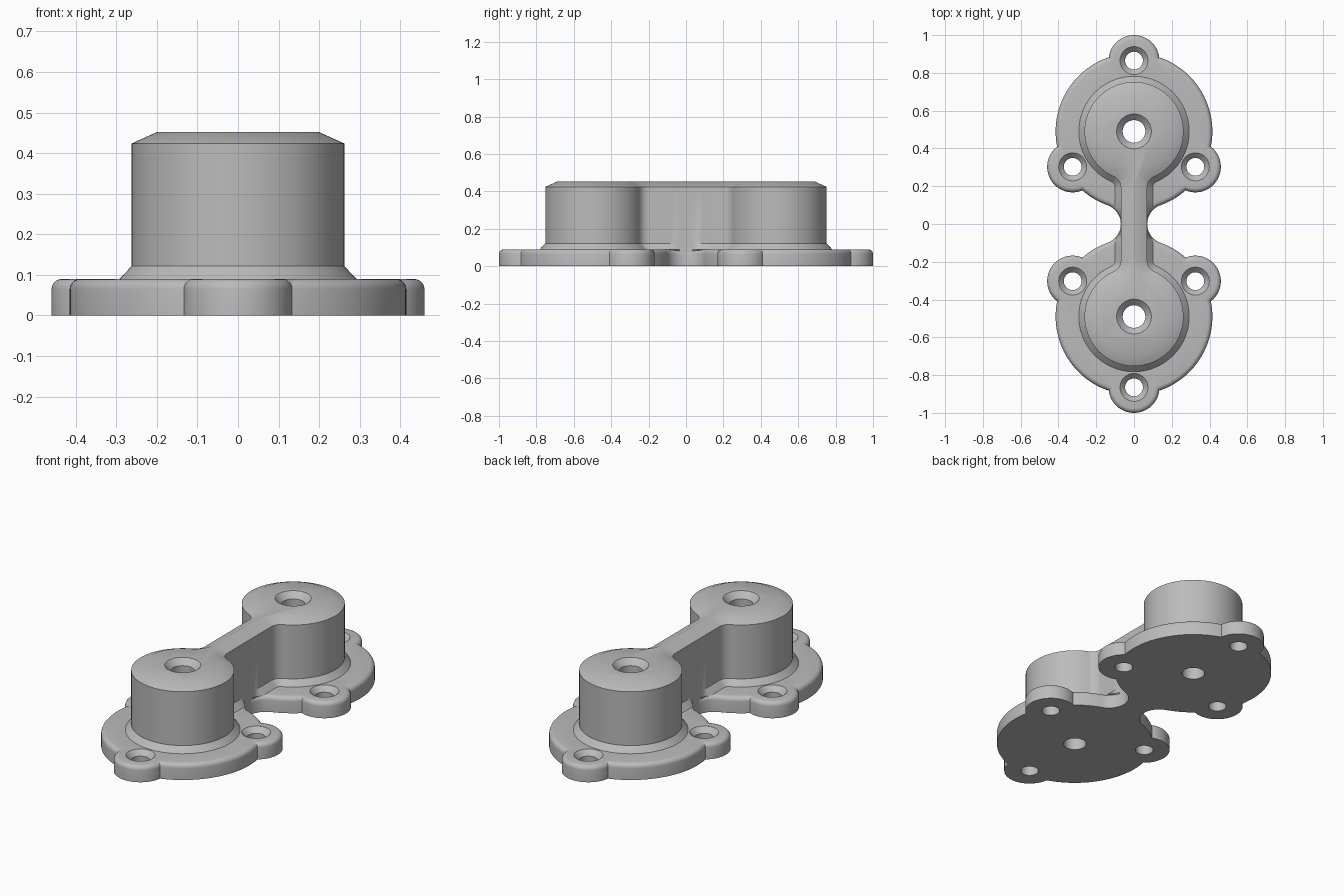
import bpy
import bmesh
from math import sin, cos, pi, sqrt, atan2, radians

cube = bpy.data.objects.get("Cube")
if cube:
    bpy.data.objects.remove(cube)

grey = bpy.data.materials.new("plain grey")
grey.use_nodes = True
COLOUR = (0.5, 0.5, 0.5, 1)
grey.diffuse_color = COLOUR
grey.node_tree.nodes["Principled BSDF"].inputs["Base Color"].default_value = COLOUR

CENTRE = 0.49      # distance of each boss from the middle
EAR_REACH = 0.375  # distance of each ear from its boss
NECK = 0.07        # half width of the web between the bosses


def circle(cx, cy, r, z, n=64):
    return [(cx + r * cos(2 * pi * i / n), cy + r * sin(2 * pi * i / n), z) for i in range(n)]


def dumbbell(radius, fillet, offset, z, straight=(), flare=None):
    """Two discs joined by a filleted neck, grown outward by offset."""
    fx = NECK + fillet
    fy = CENTRE - sqrt((radius + fillet) ** 2 - fx ** 2)
    touch = atan2(CENTRE - fy, -fx)            # fillet arc end direction
    quarter = [(NECK + offset * flare(y) if flare else NECK + offset, y) for y in straight]
    for i in range(17):
        a = pi + (touch - pi) * i / 16
        r = fillet - offset
        quarter.append((fx + r * cos(a), fy + r * sin(a)))
    start = atan2(fy - CENTRE, fx)
    for i in range(1, 49):
        a = start + (pi / 2 - start) * i / 48
        r = radius + offset
        quarter.append((r * cos(a), CENTRE + r * sin(a)))
    half = quarter + [(-x, y) for x, y in reversed(quarter)]
    full = half + [(x, -y) for x, y in reversed(half)]
    return [(x, y, z) for x, y in full]


def loft(name, rings):
    """Skin a stack of matching rings and cap both ends."""
    bm = bmesh.new()
    layers = [[bm.verts.new(p) for p in ring] for ring in rings]
    n = len(rings[0])
    for low, high in zip(layers, layers[1:]):
        for i in range(n):
            j = (i + 1) % n
            bm.faces.new((low[i], low[j], high[j], high[i]))
    bm.faces.new(layers[0][::-1])
    bm.faces.new(layers[-1])
    bmesh.ops.remove_doubles(bm, verts=bm.verts, dist=1e-5)
    bmesh.ops.recalc_face_normals(bm, faces=bm.faces)
    mesh = bpy.data.meshes.new(name)
    bm.to_mesh(mesh)
    bm.free()
    mesh.materials.append(grey)
    obj = bpy.data.objects.new(name, mesh)
    bpy.context.collection.objects.link(obj)
    return obj


def combine(target, tool, operation):
    """Apply a boolean and discard the helper."""
    tool.hide_render = True
    mod = target.modifiers.new("combine", "BOOLEAN")
    mod.operation = operation
    mod.solver = "EXACT"
    mod.object = tool
    bpy.ops.object.select_all(action="DESELECT")
    bpy.context.view_layer.objects.active = target
    target.select_set(True)
    bpy.ops.object.modifier_apply(modifier=mod.name)
    bpy.data.objects.remove(tool)


# Rounded upper edge shared by the flange and its ears: (offset, height)
EDGE = [(0, 0)] + [(0.025 * (cos(t * pi / 10) - 1), 0.065 + 0.025 * sin(t * pi / 10))
                   for t in range(6)]

# Flange plate: two discs with a waisted neck
DISC = 0.415
waist = (CENTRE ** 2 + NECK ** 2 - DISC ** 2) / (2 * (DISC - NECK))
housing = loft("double_flange_housing", [dumbbell(DISC, waist, o, z) for o, z in EDGE])

# Screw ears, three around each boss
ears = []
for side in (1, -1):
    for k in range(3):
        a = side * (pi / 2 + k * 2 * pi / 3)
        ears.append((EAR_REACH * cos(a), side * CENTRE + EAR_REACH * sin(a)))
for x, y in ears:
    combine(housing, loft("screw_ear", [circle(x, y, 0.135 + o, z) for o, z in EDGE]), "UNION")

# Bosses and web, with a flared foot that fades out at the neck
steps = (0, 0.035, 0.06, 0.085, 0.14)
BODY = [(0, 0.004), (0, 0.08), (0.031, 0.089), (0, 0.122), (0, 0.424), (-0.062, 0.452)]


def fade(y):
    return min(1, max(0, (y - 0.035) / 0.05))


body = loft("bosses_and_web", [dumbbell(0.262, 0.06, o, z, steps, fade if o > 0 else None)
                               for o, z in BODY])
combine(housing, body, "UNION")

# Countersunk bores through the bosses and ears
for side in (1, -1):
    bore = [(0.06, -0.1), (0.06, 0.42), (0.092, 0.452), (0.092, 0.6)]
    combine(housing, loft("bore", [circle(0, side * CENTRE, r, z) for r, z in bore]), "DIFFERENCE")
for x, y in ears:
    hole = [(0.047, -0.1), (0.047, 0.062), (0.074, 0.09), (0.074, 0.2)]
    combine(housing, loft("screw_hole", [circle(x, y, r, z, 48) for r, z in hole]), "DIFFERENCE")

bpy.ops.object.shade_smooth_by_angle(angle=radians(30))
